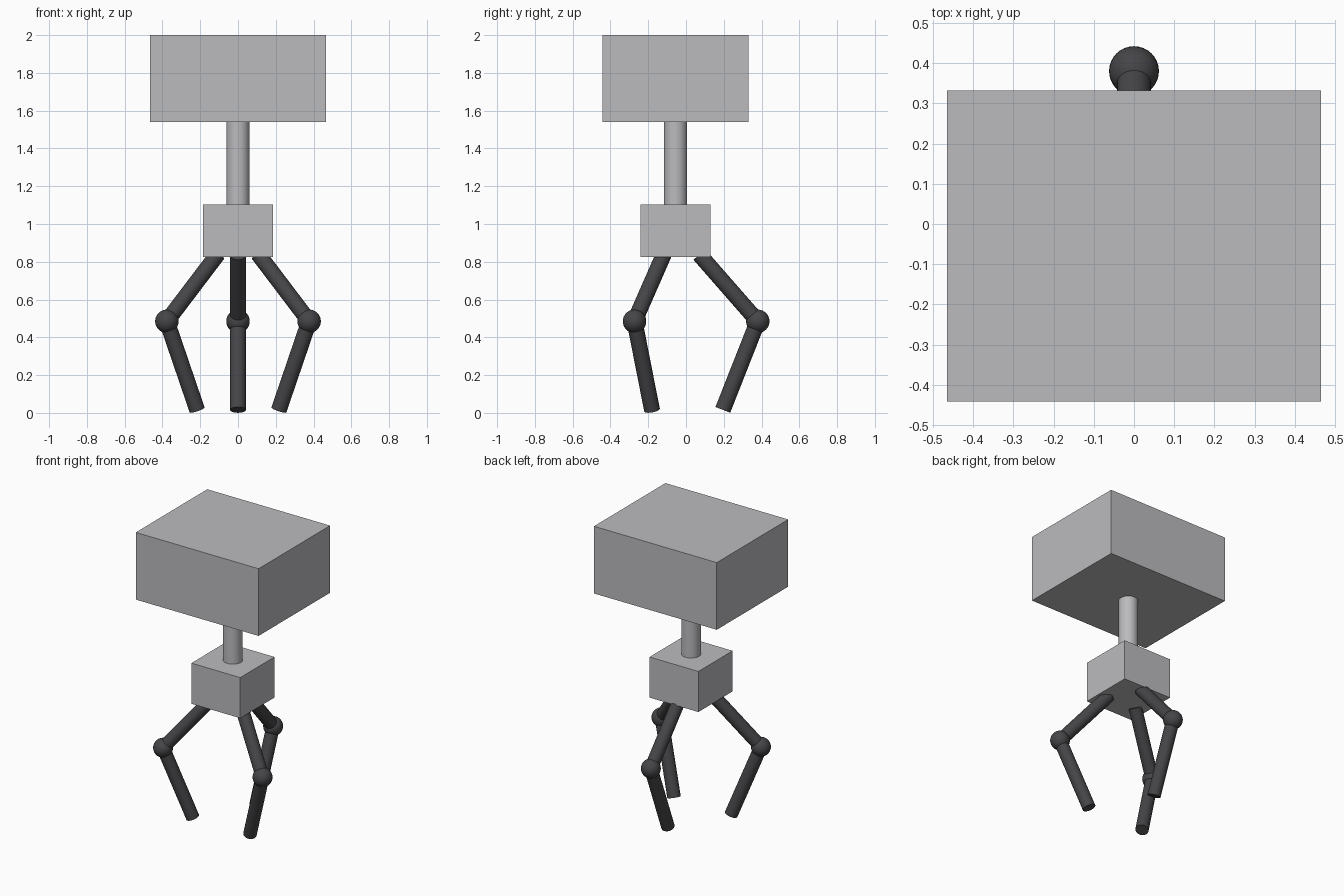
import bpy
import math
from mathutils import Vector

if "Cube" in bpy.data.objects:
    bpy.data.objects.remove(bpy.data.objects["Cube"])

AXIS_Y = -0.055  # y of the central vertical axis


def material(name, colour):
    m = bpy.data.materials.new(name)
    m.diffuse_color = (*colour, 1)
    m.use_nodes = True
    m.node_tree.nodes["Principled BSDF"].inputs["Base Color"].default_value = m.diffuse_color
    return m


light_grey = material("light grey", (0.50, 0.50, 0.52))
dark_grey = material("dark grey", (0.06, 0.06, 0.065))


def finish(name, mat, smooth=False):
    obj = bpy.context.object
    obj.name = name
    obj.data.materials.append(mat)
    if smooth:
        bpy.ops.object.shade_smooth_by_angle(angle=math.radians(40))
    return obj


def box(name, size, z_mid, mat):
    bpy.ops.mesh.primitive_cube_add(size=1, location=(0, AXIS_Y, z_mid))
    bpy.context.object.scale = size
    bpy.ops.object.transform_apply(location=False, rotation=False, scale=True)
    return finish(name, mat)


def rod(name, a, b, radius, mat):
    d = b - a
    bpy.ops.mesh.primitive_cylinder_add(
        vertices=32, radius=radius, depth=d.length, location=(a + b) / 2,
        rotation=d.to_track_quat('Z', 'Y').to_euler())
    return finish(name, mat, True)


# Head, neck and body
box("head", (0.93, 0.773, 0.46), 1.77, light_grey)
rod("neck", Vector((0, AXIS_Y, 1.09)), Vector((0, AXIS_Y, 1.55)), 0.061, light_grey)
box("body", (0.37, 0.37, 0.278), 0.964, light_grey)

# Three bent legs spaced evenly around the axis
for i, degrees in enumerate((90, 210, 330), 1):
    angle = math.radians(degrees)

    def point(r, z):
        return Vector((r * math.cos(angle), AXIS_Y + r * math.sin(angle), z))

    hip, knee, foot = point(0.126, 0.838), point(0.435, 0.485), point(0.25, 0.016)
    rod(f"upper_leg_{i}", hip, knee, 0.042, dark_grey)
    rod(f"lower_leg_{i}", knee, foot, 0.042, dark_grey)
    bpy.ops.mesh.primitive_uv_sphere_add(segments=32, ring_count=16,
                                         radius=0.062, location=knee)
    finish(f"knee_{i}", dark_grey, True)
